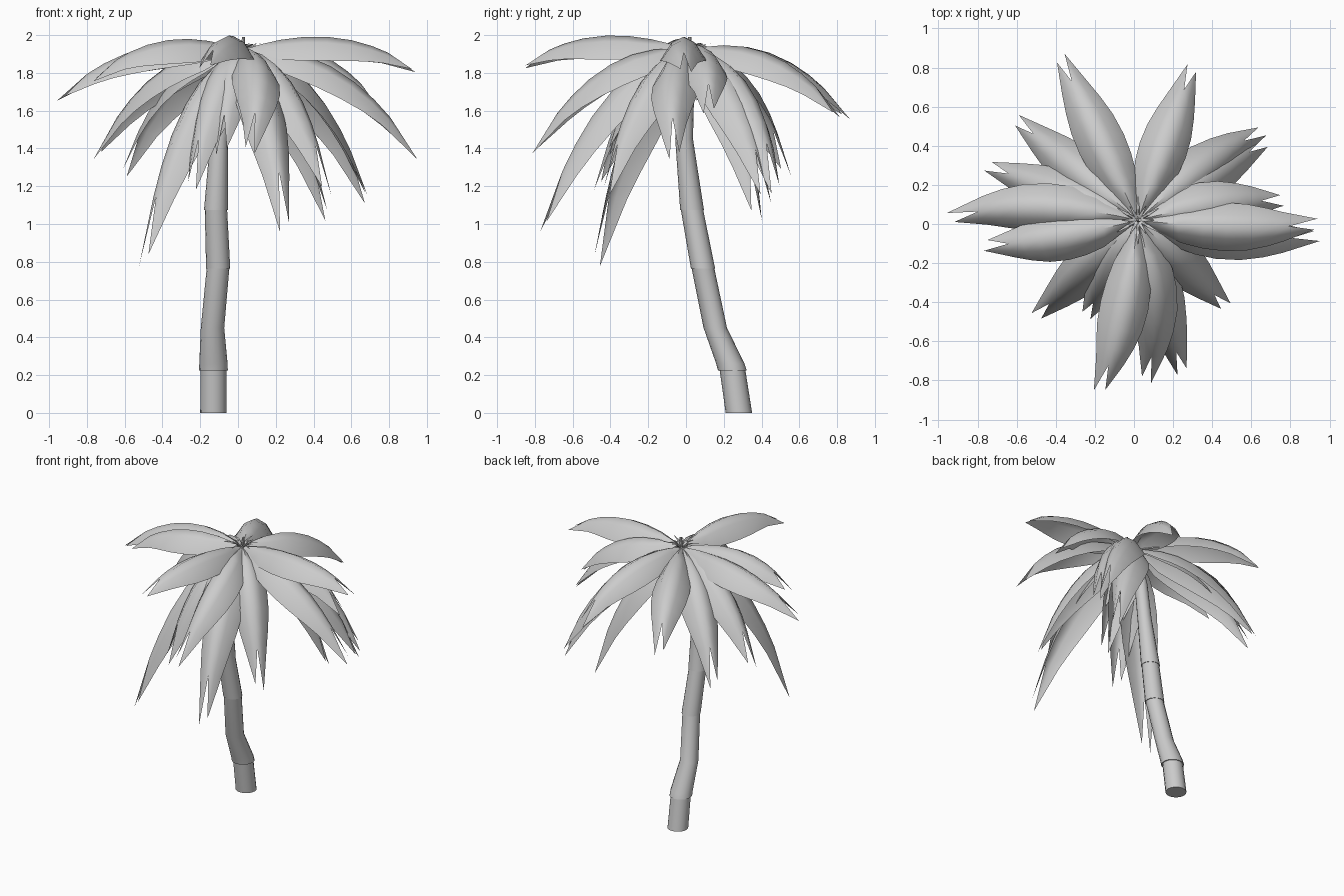
import bpy, bmesh, math
from mathutils import Vector

cube = bpy.data.objects.get("Cube")
if cube:
    bpy.data.objects.remove(cube)

grey = bpy.data.materials.new("plain grey")
grey.use_nodes = True
COLOUR = (0.6, 0.6, 0.6, 1)
grey.diffuse_color = COLOUR
grey.node_tree.nodes["Principled BSDF"].inputs["Base Color"].default_value = COLOUR

CROWN = Vector((0.02, 0.02, 1.92))
UP = Vector((0, 0, 1))


def finish(name, bm, angle):
    mesh = bpy.data.meshes.new(name)
    bm.to_mesh(mesh)
    bm.free()
    mesh.materials.append(grey)
    ob = bpy.data.objects.new(name, mesh)
    bpy.context.collection.objects.link(ob)
    bpy.ops.object.select_all(action="DESELECT")
    ob.select_set(True)
    bpy.context.view_layer.objects.active = ob
    bpy.ops.object.shade_smooth_by_angle(angle=math.radians(angle))


def tube(name, rings, sides=16):
    """Capped tube through (x, y, z, radius) rings."""
    bm = bmesh.new()
    loops = []
    for x, y, z, r in rings:
        loops.append([bm.verts.new((x + r * math.cos(k * math.tau / sides),
                                    y + r * math.sin(k * math.tau / sides), z))
                      for k in range(sides)])
    for a, b in zip(loops, loops[1:]):
        for k in range(sides):
            n = (k + 1) % sides
            bm.faces.new((a[k], a[n], b[n], b[k]))
    bm.faces.new(loops[0][::-1])
    bm.faces.new(loops[-1])
    finish(name, bm, 35)


def frond(name, tip, bend, flip):
    """Arched leaf on a drooping, sideways-bent curve, ending in two uneven points."""
    tip = Vector(tip)
    flat = Vector((tip.x - CROWN.x, tip.y - CROWN.y, 0))
    ctrl = CROWN + flat * (0.57 + (1.85 - tip.z) * 0.05) + UP.cross(flat).normalized() * bend
    ctrl.z = 1.85 + (tip.z - 0.8) * 0.25

    def point(t, u, w):
        p = CROWN * (1 - t) ** 2 + ctrl * 2 * t * (1 - t) + tip * t * t
        tangent = ((ctrl - CROWN) * (1 - t) + (tip - ctrl) * t).normalized()
        side = UP.cross(tangent).normalized()
        return p + side * u * w - tangent.cross(side) * (1.25 - 0.5 * t) * w * u * u

    bm = bmesh.new()
    columns = [-1, -0.5, 0, 0.5, 1]
    widths = [(0, 0.01), (0.1, 0.05), (0.2, 0.094), (0.33, 0.116), (0.46, 0.124),
              (0.6, 0.118), (0.72, 0.098), (0.82, 0.074)]
    rows = [[bm.verts.new(point(t, u, w)) for u in columns] for t, w in widths]
    for a, b in zip(rows, rows[1:]):
        for k in range(4):
            bm.faces.new((a[k], a[k + 1], b[k + 1], b[k]))
    # pointed teeth
    last = rows[-1]
    for s, reach in ((flip, 1.01), (-flip, 0.98)):
        end = bm.verts.new(point(reach, s * 0.6, 0.045))
        first = 0 if s < 0 else 2
        for k in (first, first + 1):
            bm.faces.new((last[k], last[k + 1], end))
    bmesh.ops.recalc_face_normals(bm, faces=bm.faces)
    if sum(f.normal.z for f in bm.faces) < 0:
        bmesh.ops.reverse_faces(bm, faces=bm.faces)
    finish(name, bm, 60)


# Trunk: overlapping sections with small lips
tube("trunk_base", [(-0.13, 0.28, 0, 0.07), (-0.13, 0.245, 0.235, 0.068)])
tube("trunk_lower", [(-0.13, 0.245, 0.225, 0.076), (-0.13, 0.235, 0.26, 0.075),
                     (-0.135, 0.155, 0.45, 0.062), (-0.105, 0.088, 0.775, 0.06)])
tube("trunk_middle", [(-0.105, 0.09, 0.765, 0.064), (-0.117, 0.03, 1.085, 0.059)])
tube("trunk_upper", [(-0.117, 0.032, 1.075, 0.063), (-0.1, -0.01, 1.45, 0.047),
                     (-0.06, 0.0, 1.7, 0.043), (0.015, 0.02, 1.93, 0.03)])

# Fronds: tip position and sideways bend
FRONDS = [
    (-0.38, 0.86, 1.57, 0), (0.3, 0.81, 1.58, 0), (-0.61, 0.54, 1.27, 0),
    (-0.76, 0.3, 1.36, 0), (-0.95, 0.03, 1.67, -0.12), (-0.77, -0.11, 1.77, 0.04),
    (-0.51, -0.48, 0.8, 0), (-0.25, -0.48, 1.2, 0), (-0.18, -0.86, 1.84, 0.06),
    (0.06, -0.81, 1.39, 0.12), (0.25, -0.77, 0.98, 0), (0.48, -0.43, 1.17, 0),
    (0.95, -0.06, 1.36, -0.08), (0.94, 0.0, 1.82, -0.05), (0.77, 0.12, 1.6, 0.05),
    (0.69, 0.43, 1.13, 0), (0.67, 0.48, 1.18, 0.06), (0.48, 0.38, 1.04, 0.05),
    (-0.09, -0.42, 1.38, 0),
]
for i, (x, y, z, bend) in enumerate(FRONDS):
    frond(f"frond_{i + 1}", (x, y, z), bend, 1 if i % 2 else -1)

# Thin shoots at the heart of the crown
for i in range(12):
    a = i * math.tau / 12
    reach = 0.12 if i % 2 else 0.08
    tube(f"shoot_{i + 1}", [
        (CROWN.x, CROWN.y, 1.92, 0.01),
        (CROWN.x + reach * 0.5 * math.cos(a), CROWN.y + reach * 0.5 * math.sin(a), 1.95, 0.008),
        (CROWN.x + reach * math.cos(a), CROWN.y + reach * math.sin(a), 1.955, 0.002)], 6)
tube("centre_shoot", [(0.02, 0.02, 1.9, 0.014), (0.03, 0.02, 1.99, 0.008)], 8)
